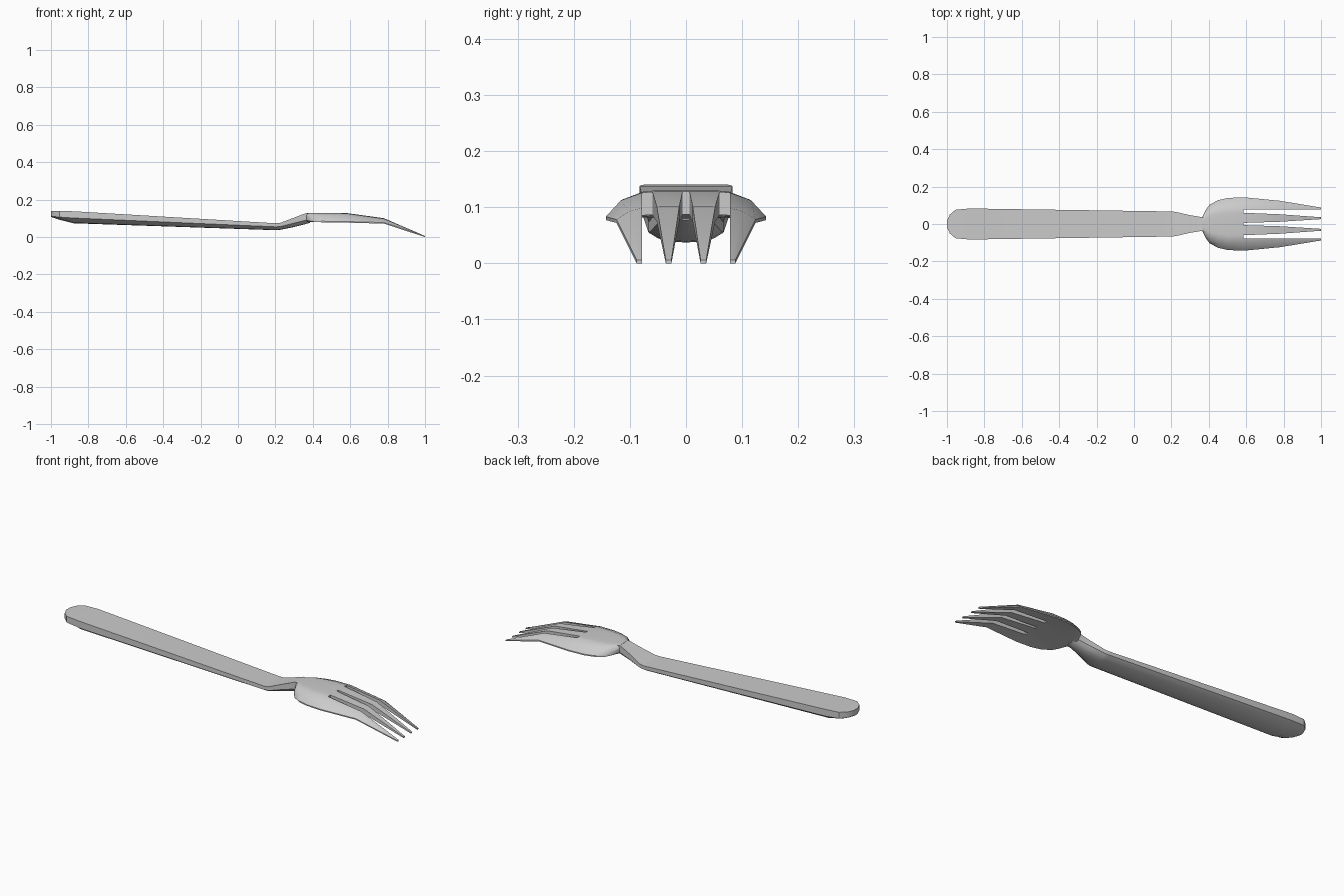
import bpy, bmesh, math
from collections import Counter

if "Cube" in bpy.data.objects:
    bpy.data.objects.remove(bpy.data.objects["Cube"])


def finish(bm, name):
    bmesh.ops.recalc_face_normals(bm, faces=bm.faces)
    mesh = bpy.data.meshes.new(name)
    bm.to_mesh(mesh)
    bm.free()
    ob = bpy.data.objects.new(name, mesh)
    bpy.context.collection.objects.link(ob)
    bpy.ops.object.select_all(action='DESELECT')
    ob.select_set(True)
    bpy.context.view_layer.objects.active = ob
    bpy.ops.object.shade_smooth_by_angle(angle=math.radians(35))


# handle and neck: flat top, upright sides, rounded belly
# station: x, half width, top z, bottom of side z, belly z
stations = [
    (-1.00, 0.018, 0.140, 0.112, 0.108), (-0.985, 0.050, 0.140, 0.110, 0.103),
    (-0.955, 0.076, 0.140, 0.107, 0.093), (-0.88, 0.083, 0.138, 0.102, 0.074),
    (0.20, 0.067, 0.074, 0.055, 0.037), (0.225, 0.064, 0.076, 0.056, 0.039),
    (0.30, 0.047, 0.104, 0.075, 0.054), (0.36, 0.037, 0.127, 0.090, 0.069),
    (0.385, 0.037, 0.126, 0.092, 0.077),
]
bm = bmesh.new()
rings = []
for x, w, top, side, belly in stations:
    d = side - belly
    half = [(w, top), (w, side), (0.75 * w, belly + 0.42 * d),
            (0.4 * w, belly + 0.1 * d)]
    pts = half + [(0, belly)] + [(-y, z) for y, z in reversed(half)]
    rings.append([bm.verts.new((x, y, z)) for y, z in pts])
for a, b in zip(rings, rings[1:]):
    n = len(a)
    for i in range(n):
        bm.faces.new((a[i], a[(i + 1) % n], b[(i + 1) % n], b[i]))
bm.faces.new(rings[0])
bm.faces.new(rings[-1])
finish(bm, "handle")

# head with four tines: arched grid, slot cells left out past the root
ROOT = [0.006, 0.033, 0.060, 0.078, 0.116, 0.143]
MID = [0.012, 0.032, 0.052, 0.078, 0.102, 0.124]
TIP = [0.026, 0.031, 0.036, 0.078, 0.083, 0.088]


def scaled(w):
    return [y * w / ROOT[-1] for y in ROOT]


# station: x, half columns, top z, belly z, edge z, half edge thickness
rows = [
    (0.365, scaled(0.038), 0.128, 0.080, 0.100, 0.010),
    (0.385, scaled(0.078), 0.129, 0.080, 0.092, 0.007),
    (0.405, scaled(0.104), 0.130, 0.081, 0.086, 0.004),
    (0.45, scaled(0.127), 0.130, 0.083, 0.082, 0.003),
    (0.50, scaled(0.139), 0.130, 0.085, 0.081, 0.003),
    (0.585, ROOT, 0.128, 0.087, 0.080, 0.003),
    (0.78, MID, 0.101, 0.074, 0.075, 0.003),
    (1.00, TIP, 0.006, 0.000, 0.003, 0.003),
]
ROOT_ROW = 5
SLOTS = (2, 5, 8)
bm = bmesh.new()
upper, lower = [], []
for x, cols, top, belly, edge, t in rows:
    ys = [-y for y in reversed(cols)] + cols
    u, l = [], []
    for y in ys:
        f = abs(y) / cols[-1]
        u.append(bm.verts.new((x, y, top + (edge + t - top) * f ** 5)))
        l.append(bm.verts.new((x, y, belly + (edge - t - belly) * f ** 3)))
    upper.append(u)
    lower.append(l)

edges = Counter()
for i in range(len(rows) - 1):
    for j in range(11):
        if i >= ROOT_ROW and j in SLOTS:
            continue
        cell = [(i, j), (i, j + 1), (i + 1, j + 1), (i + 1, j)]
        for grid in (upper, lower):
            bm.faces.new([grid[a][b] for a, b in cell])
        for k in range(4):
            edges[tuple(sorted((cell[k], cell[(k + 1) % 4])))] += 1
# walls around the rim and inside the slots
for ((a, b), (c, d)), count in edges.items():
    if count == 1:
        bm.faces.new((upper[a][b], upper[c][d], lower[c][d], lower[a][b]))
finish(bm, "head_with_tines")
